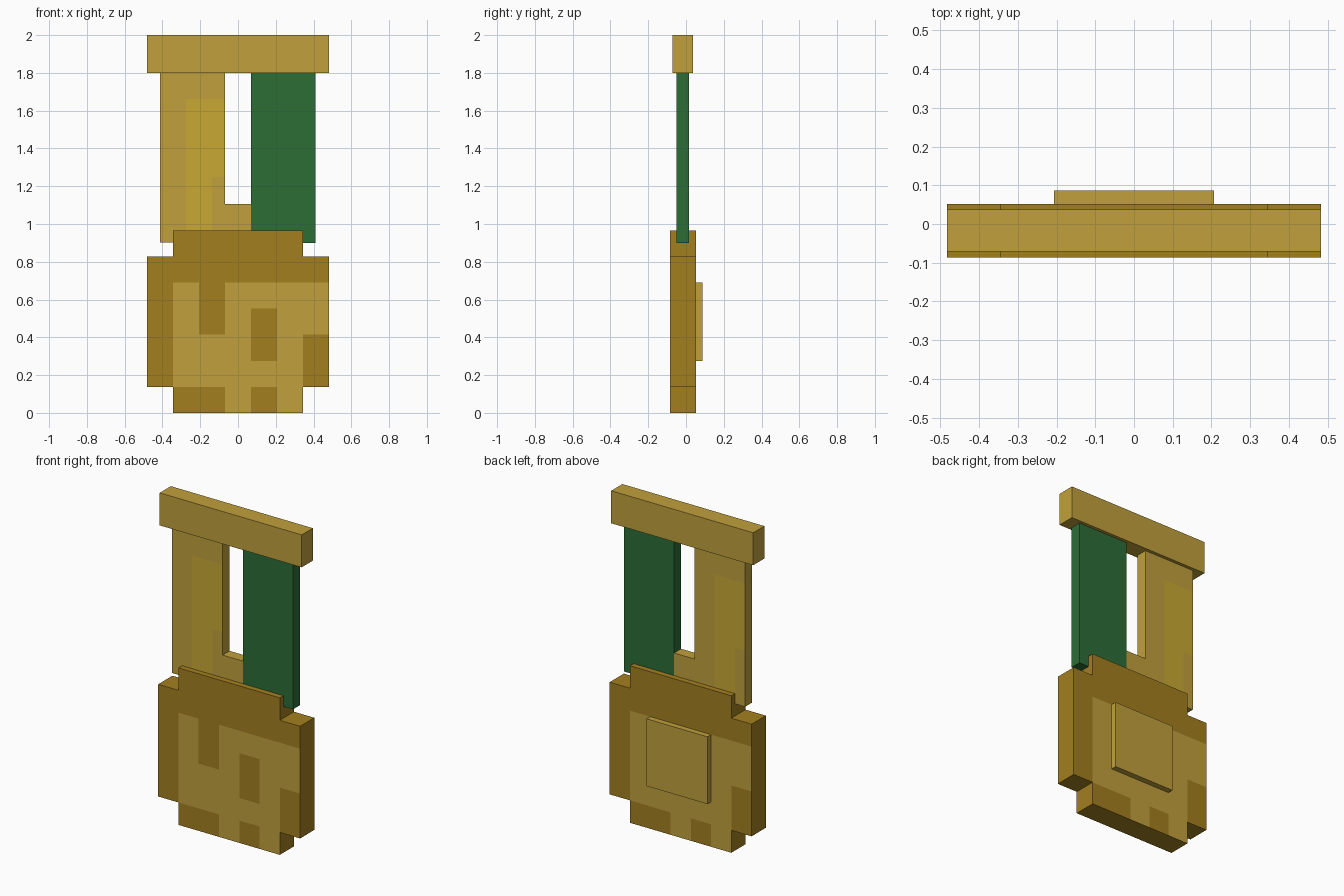
import bpy
import bmesh

default = bpy.data.objects.get("Cube")
if default:
    bpy.data.objects.remove(default, do_unlink=True)

PX = 0.138          # one pixel of the stepped body
MID = -0.017        # depth centre shared by all main parts


def material(name, rgb):
    mat = bpy.data.materials.new(name)
    mat.use_nodes = True
    mat.diffuse_color = (*rgb, 1)
    mat.node_tree.nodes["Principled BSDF"].inputs["Base Color"].default_value = (*rgb, 1)
    return mat


GOLD = material("gold", (0.533, 0.352, 0.045))
DARK = material("dark_gold", (0.366, 0.212, 0.014))
YELLOW = material("yellow_gold", (0.578, 0.397, 0.034))
GREEN = material("ribbon_green", (0.025, 0.153, 0.037))


def finish(bm, name, mats):
    bmesh.ops.remove_doubles(bm, verts=bm.verts, dist=0.0005)
    bmesh.ops.recalc_face_normals(bm, faces=bm.faces)
    mesh = bpy.data.meshes.new(name)
    bm.to_mesh(mesh)
    bm.free()
    for mat in mats:
        mesh.materials.append(mat)
    obj = bpy.data.objects.new(name, mesh)
    bpy.context.collection.objects.link(obj)
    return obj


def box(name, x, y, z, mat):
    """Box from (low, high) pairs on each axis."""
    bm = bmesh.new()
    bmesh.ops.create_cube(bm, size=1)
    for v in bm.verts:
        v.co = [r[0] if c < 0 else r[1] for c, r in zip(v.co, (x, y, z))]
    return finish(bm, name, [mat])


def pixel_panel(name, rows, left, top, px, y, mats):
    """Slab of square cells; '0'/'1' pick the face material, blank is empty.
    The back carries the same pattern turned half way round."""
    bm = bmesh.new()
    width = len(rows[0])

    def cell(r, c):
        inside = 0 <= r < len(rows) and 0 <= c < width
        return rows[r][c] if inside else " "

    def quad(points, index):
        face = bm.faces.new([bm.verts.new(p) for p in points])
        face.material_index = index

    for r in range(len(rows)):
        for c in range(width):
            if cell(r, c) == " ":
                continue
            x0, z0 = left + c * px, top - r * px
            x1, z1 = x0 + px, z0 - px
            corners = [(x0, z0), (x1, z0), (x1, z1), (x0, z1)]
            for depth, col in ((y[0], c), (y[1], width - 1 - c)):
                quad([(a, depth, b) for a, b in corners], int(cell(r, col)))
            # rim walls only where the neighbouring cell is empty
            for i, (dr, dc) in enumerate(((-1, 0), (0, 1), (1, 0), (0, -1))):
                if cell(r + dr, c + dc) == " ":
                    a, b = corners[i], corners[(i + 1) % 4]
                    quad([(a[0], y[0], a[1]), (b[0], y[0], b[1]),
                          (b[0], y[1], b[1]), (a[0], y[1], a[1])], 0)
    return finish(bm, name, mats)


def depth(half):
    return (MID - half, MID + half)


# Stepped medal body with its light pattern
body_rows = [
    " 00000 ",
    "0000000",
    "0101111",
    "0101011",
    "0111010",
    "0111110",
    " 00101 ",
]
pixel_panel("medal_body", body_rows, -3.5 * PX, 7 * PX, PX, depth(PX / 2), [DARK, GOLD])

# Raised plate on the back
box("back_plate", (-1.5 * PX, 1.5 * PX), (MID + PX / 2, 0.087), (2 * PX, 5 * PX), GOLD)

# Ribbon halves and the link between them
strip_rows = ["00000"] * 2 + ["00111"] * 6 + ["00110"] * 5
half = PX / 2
pixel_panel("gold_ribbon", strip_rows, -3 * PX, 1.8, half, depth(0.034), [GOLD, YELLOW])
box("green_ribbon", (half, 3 * PX - 0.003), depth(0.034), (0.9, 1.8), GREEN)
box("ribbon_link", (-half, half), depth(0.034), (0.9, 1.105), GOLD)

# Bar across the top
box("top_bar", (-3.5 * PX, 3.5 * PX), depth(0.054), (1.8, 2.0), GOLD)
